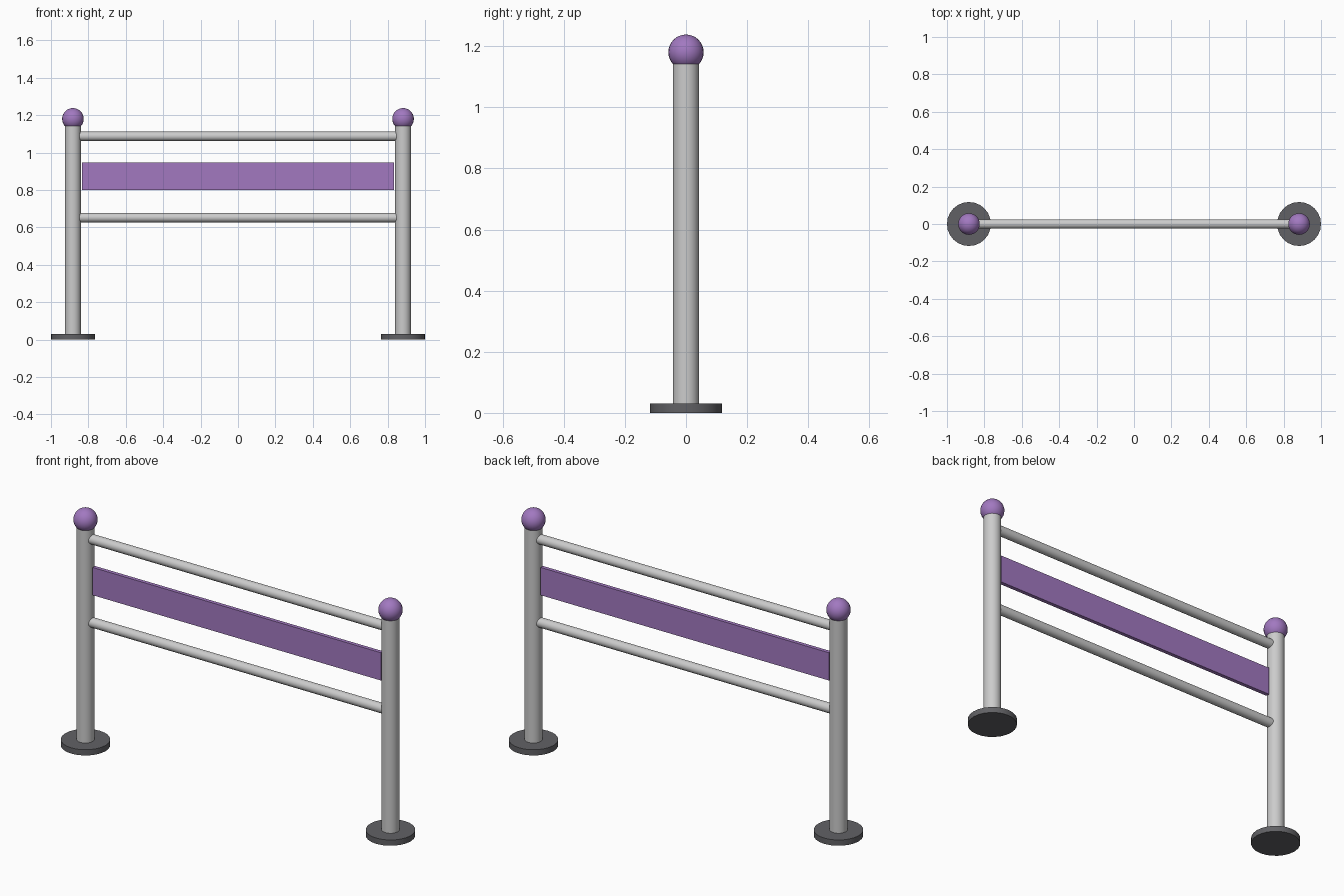
import bpy, math

if "Cube" in bpy.data.objects:
    bpy.data.objects.remove(bpy.data.objects["Cube"])

POST_X = 0.8825


def material(name, color):
    m = bpy.data.materials.new(name)
    m.diffuse_color = (*color, 1.0)
    m.use_nodes = True
    m.node_tree.nodes["Principled BSDF"].inputs["Base Color"].default_value = m.diffuse_color
    return m


purple = material("purple", (0.36, 0.19, 0.53))
dark = material("dark_grey", (0.12, 0.12, 0.13))


def finish(name, mat=None, smooth=True):
    ob = bpy.context.object
    ob.name = name
    if mat:
        ob.data.materials.append(mat)
    if smooth:
        bpy.ops.object.shade_smooth_by_angle(angle=math.radians(40))
    return ob


def cylinder(name, radius, length, loc, rot=(0, 0, 0), sides=24, mat=None):
    bpy.ops.mesh.primitive_cylinder_add(vertices=sides, radius=radius, depth=length,
                                        location=loc, rotation=rot)
    return finish(name, mat)


# Posts with base plates and ball caps
for side, s in (("left", -1), ("right", 1)):
    x = s * POST_X
    cylinder(side + "_base_plate", 0.1175, 0.03, (x, 0, 0.015), mat=dark)
    cylinder(side + "_post", 0.0425, 1.13, (x, 0, 0.03 + 0.565))
    bpy.ops.mesh.primitive_uv_sphere_add(segments=24, ring_count=16, radius=0.0578,
                                         location=(x, 0, 1.18))
    finish(side + "_ball_cap", purple)

# Horizontal rails running into the posts
for name, z in (("upper_rail", 1.087), ("lower_rail", 0.652)):
    cylinder(name, 0.025, 2 * POST_X - 0.06, (0, 0, z), (0, math.pi / 2, 0), 16)

# Flat coloured panel between the rails
bpy.ops.mesh.primitive_cube_add(size=1, location=(0, 0, 0.873))
bpy.context.object.scale = (1.668, 0.02, 0.145)
bpy.ops.object.transform_apply(location=False, rotation=False, scale=True)
finish("panel", purple, smooth=False)
